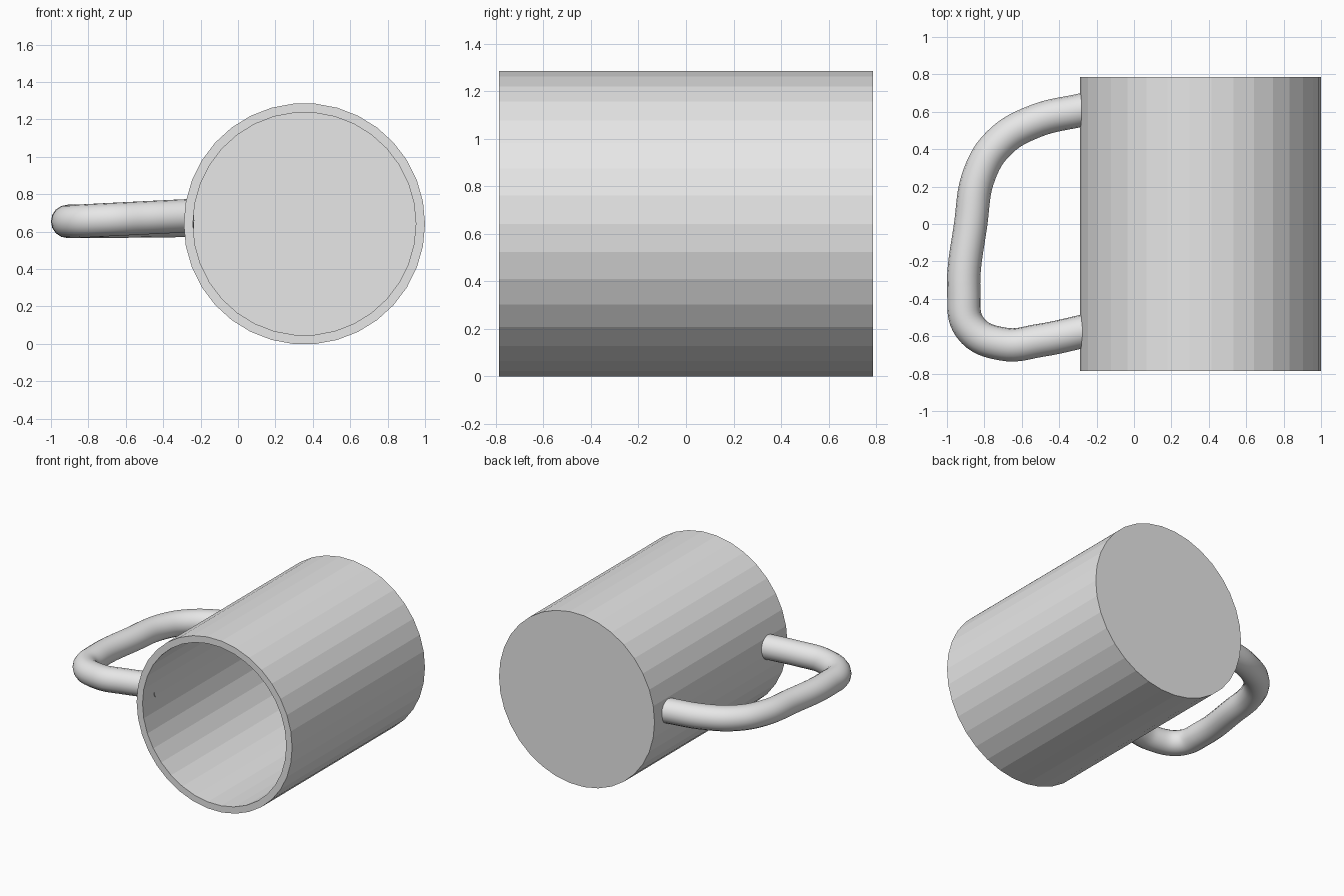
import bpy, bmesh, math

cube = bpy.data.objects.get("Cube")
if cube:
    bpy.data.objects.remove(cube)

# Single plain grey
grey = bpy.data.materials.new("plain_grey")
grey.use_nodes = True
colour = (0.8, 0.8, 0.8, 1)
grey.diffuse_color = colour
grey.node_tree.nodes["Principled BSDF"].inputs["Base Color"].default_value = colour

SIDES, CX, CZ = 34, 0.355, 0.642
HALF, WALL, RADIUS = 0.787, 0.049, 0.645


def add_ring(bm, radius, y):
    angles = [2 * math.pi * i / SIDES for i in range(SIDES)]
    return [bm.verts.new((CX + radius * math.cos(a), y, CZ + radius * math.sin(a)))
            for a in angles]


# Mug body: lying down, open towards the front, flat faceted wall
bm = bmesh.new()
rings = [add_ring(bm, r, y) for r, y in (
    (RADIUS, HALF), (RADIUS, -HALF),
    (RADIUS - WALL, -HALF), (RADIUS - WALL, HALF - WALL))]
for a, b in zip(rings, rings[1:]):
    for i in range(SIDES):
        j = (i + 1) % SIDES
        bm.faces.new((a[i], a[j], b[j], b[i]))
bm.faces.new(rings[0])
bm.faces.new(rings[-1])
bmesh.ops.recalc_face_normals(bm, faces=bm.faces)
mesh = bpy.data.meshes.new("mug_body")
bm.to_mesh(mesh)
bm.free()
mesh.materials.append(grey)
body = bpy.data.objects.new("mug_body", mesh)
bpy.context.collection.objects.link(body)

# Handle: round tube swept along a soft, lopsided loop
path = [(-0.255, 0.615, 0.66), (-0.54, 0.545, 0.657), (-0.72, 0.435, 0.655),
        (-0.825, 0.27, 0.655), (-0.873, 0.0, 0.655), (-0.91, -0.37, 0.655),
        (-0.875, -0.555, 0.655), (-0.70, -0.642, 0.664),
        (-0.50, -0.622, 0.674), (-0.255, -0.57, 0.686)]
curve = bpy.data.curves.new("handle", 'CURVE')
curve.dimensions = '3D'
curve.bevel_depth = 0.089
curve.bevel_resolution = 6
curve.resolution_u = 8
curve.use_fill_caps = True
spline = curve.splines.new('BEZIER')
spline.bezier_points.add(len(path) - 1)
for point, co in zip(spline.bezier_points, path):
    point.co = co
    point.handle_left_type = point.handle_right_type = 'AUTO'
curve.materials.append(grey)
handle = bpy.data.objects.new("handle", curve)
bpy.context.collection.objects.link(handle)

# Turn the tube into a mesh with smooth sides
bpy.ops.object.select_all(action='DESELECT')
handle.select_set(True)
bpy.context.view_layer.objects.active = handle
bpy.ops.object.convert(target='MESH')
bpy.ops.object.shade_smooth_by_angle(angle=math.radians(40))
